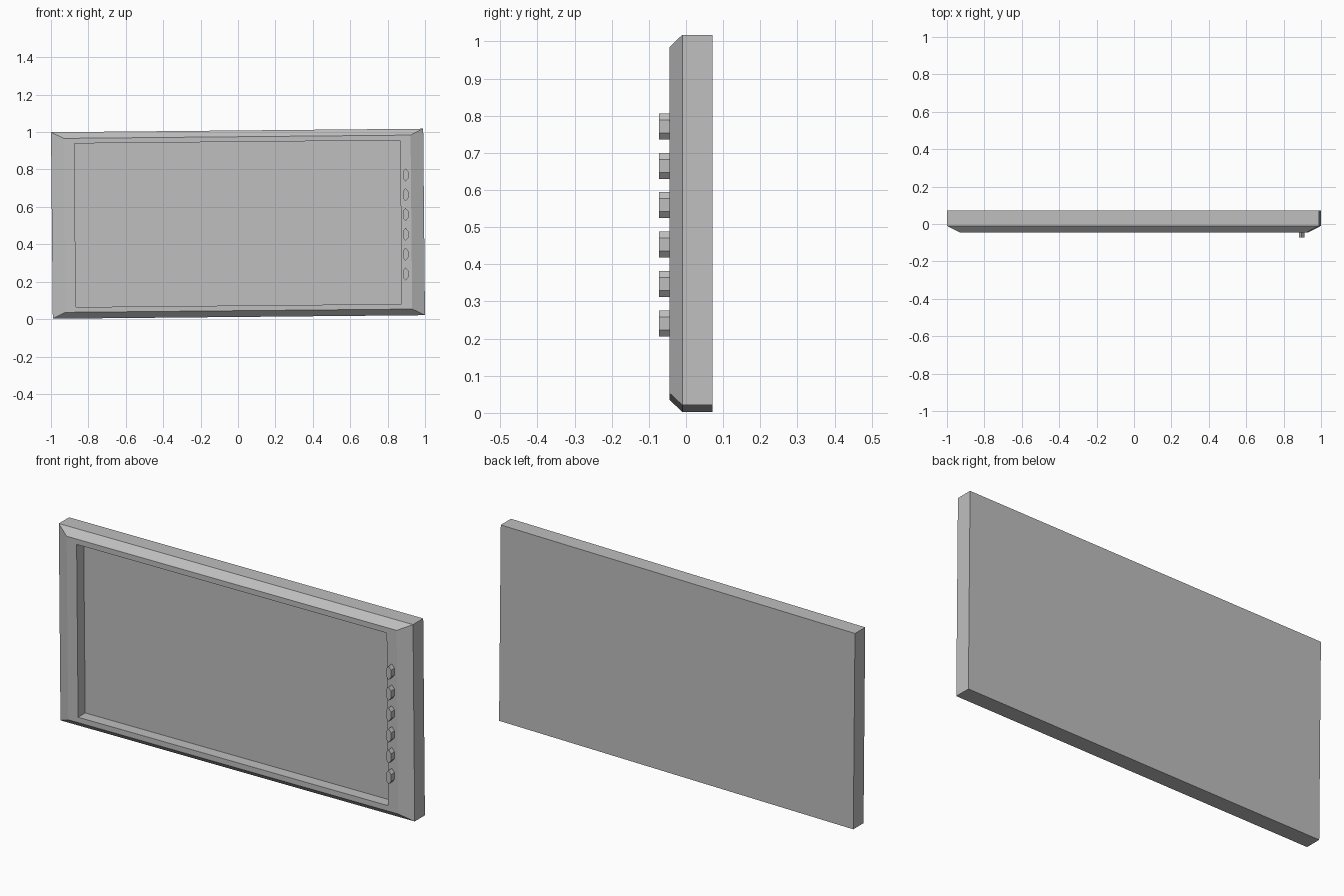
import bpy, bmesh, math
from mathutils import Matrix

cube = bpy.data.objects.get("Cube")
if cube:
    bpy.data.objects.remove(cube)

grey = bpy.data.materials.new("mid grey")
grey.use_nodes = True
colour = (0.52, 0.52, 0.52, 1)
grey.diffuse_color = colour
grey.node_tree.nodes["Principled BSDF"].inputs["Base Color"].default_value = colour

CENTRE_Z = 0.51
TILT = Matrix.Translation((0, 0, CENTRE_Z)) @ Matrix.Rotation(-0.0095, 4, 'Y')


def add_object(name, bm):
    bmesh.ops.recalc_face_normals(bm, faces=bm.faces)
    mesh = bpy.data.meshes.new(name)
    bm.to_mesh(mesh)
    bm.free()
    mesh.materials.append(grey)
    obj = bpy.data.objects.new(name, mesh)
    bpy.context.collection.objects.link(obj)
    return obj


# Frame: rectangular loops from back to front, then into the screen recess
bm = bmesh.new()
loops = []
for half_w, half_h, y in [(0.995, 0.4985, 0.072), (0.995, 0.4985, -0.01),
                          (0.927, 0.465, -0.045), (0.871, 0.4375, -0.045),
                          (0.871, 0.4375, 0.012)]:
    loops.append([bm.verts.new((sx * half_w, y, sz * half_h))
                  for sx, sz in ((-1, -1), (1, -1), (1, 1), (-1, 1))])
for a, b in zip(loops, loops[1:]):
    for i in range(4):
        j = (i + 1) % 4
        bm.faces.new((a[i], a[j], b[j], b[i]))
bm.faces.new(loops[0])
bm.faces.new(loops[-1])
add_object("screen_frame", bm).matrix_world = TILT

# Column of six narrow hexagonal buttons, point upwards
for n in range(6):
    bm = bmesh.new()
    bmesh.ops.create_cone(bm, cap_ends=True, segments=6, radius1=1, radius2=1, depth=1)
    for v in bm.verts:
        x, y, z = v.co
        # place a vertex of the hexagon at the top
        angle = math.atan2(y, x) + math.radians(30)
        angle = round(angle / math.radians(60)) * math.radians(60) - math.radians(30)
        v.co = (0.017 * math.cos(angle), 0.017 * z, 0.035 * math.sin(angle))
        v.co.y = -0.073 if z < 0 else -0.04
    button = add_object(f"button_{n + 1}", bm)
    button.location = (0.896, 0, 0.241 + 0.106 * n)
